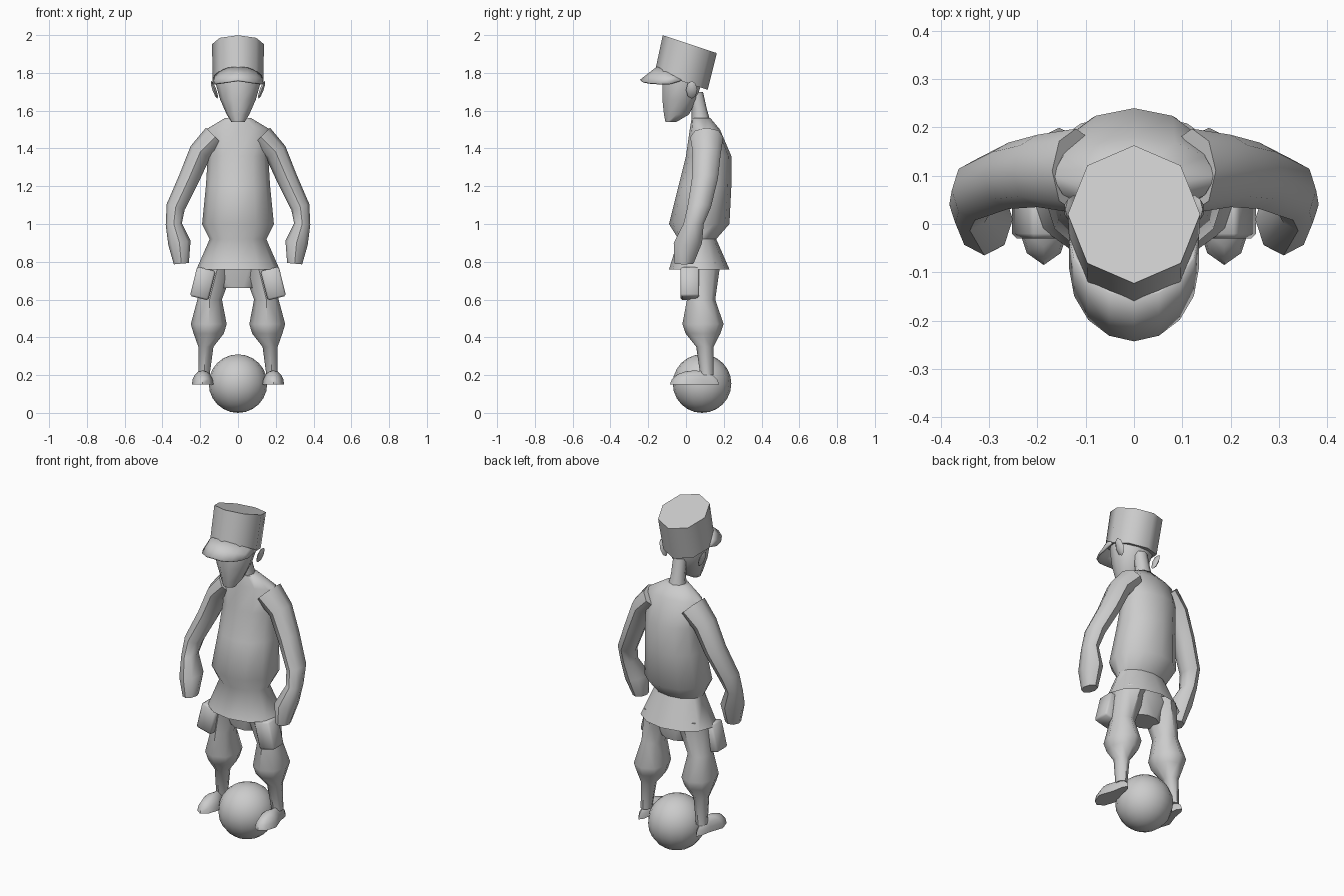
import bpy, bmesh, math
from mathutils import Matrix, Vector

cube = bpy.data.objects.get("Cube")
if cube:
    bpy.data.objects.remove(cube)

tone = .6
grey = bpy.data.materials.new("plain_grey")
grey.use_nodes = True
grey.diffuse_color = (tone, tone, tone, 1)
grey.node_tree.nodes["Principled BSDF"].inputs["Base Color"].default_value = grey.diffuse_color


def finish(name, bm, mirror=False):
    """Turn the mesh into a smooth shaded object, optionally mirrored across x."""
    bmesh.ops.recalc_face_normals(bm, faces=bm.faces)
    mesh = bpy.data.meshes.new(name)
    bm.to_mesh(mesh)
    bm.free()
    mesh.materials.append(grey)
    part = bpy.data.objects.new(name, mesh)
    bpy.context.collection.objects.link(part)
    bpy.ops.object.select_all(action='DESELECT')
    part.select_set(True)
    bpy.context.view_layer.objects.active = part
    bpy.ops.object.shade_smooth_by_angle(angle=math.radians(50))
    if mirror:
        part.modifiers.new("mirror", 'MIRROR')
    return part


def bridge(bm, rows, closed):
    """Fill quads between neighbouring rows of vertices."""
    for low, high in zip(rows, rows[1:]):
        count = len(low)
        for k in range(count if closed else count - 1):
            j = (k + 1) % count
            bm.faces.new((low[k], low[j], high[j], high[k]))


def loft(name, rings, sides=8, slope=0, open_start=False, mirror=False):
    """Skin level elliptical rings (x, y, z, half width, half depth).
    The slope tips every ring from front to back."""
    bm = bmesh.new()
    rows = []
    for x, y, z, width, depth in rings:
        row = []
        for k in range(sides):
            angle = math.tau * k / sides
            dx, dy = width * math.cos(angle), depth * math.sin(angle)
            row.append(bm.verts.new((x + dx, y + dy, z + slope * dy)))
        rows.append(row)
    bridge(bm, rows, closed=True)
    bm.faces.new(rows[-1])
    if not open_start:
        bm.faces.new(rows[0])
    return finish(name, bm, mirror)


def limb(name, joints, depth, sides=8):
    """Mirrored tube along joints (x, y, z, radius), rings square to the path."""
    bm = bmesh.new()
    points = [Vector(joint[:3]) for joint in joints]
    rows = []
    for i, point in enumerate(points):
        radius = joints[i][3]
        along = points[min(i + 1, len(points) - 1)] - points[max(i - 1, 0)]
        across = Vector((-along.z, 0, along.x)).normalized() * radius
        deep = Vector((0, radius * depth, 0))
        angles = [math.tau * k / sides for k in range(sides)]
        rows.append([bm.verts.new(point + across * math.cos(a) + deep * math.sin(a))
                     for a in angles])
    bridge(bm, rows, closed=True)
    bm.faces.new(rows[0])
    bm.faces.new(rows[-1])
    return finish(name, bm, mirror=True)


def placed(centre, size, tilt=0):
    """Matrix that scales, leans sideways and moves a primitive."""
    return (Matrix.Translation(centre)
            @ Matrix.Rotation(math.radians(tilt), 4, 'Y')
            @ Matrix.Diagonal((*size, 1)))


# Ball between the feet
radius = .155
bm = bmesh.new()
bmesh.ops.create_uvsphere(bm, u_segments=16, v_segments=12, radius=radius,
                          matrix=Matrix.Translation((0, .085, radius)))
finish("ball", bm)

# Shirt with a flared open hem, and the neck
loft("shirt", [
    (0, .07, .76, .22, .16),
    (0, .06, .92, .15, .1),
    (0, .07, 1, .19, .16),
    (0, .1, 1.2, .17, .14),
    (0, .12, 1.36, .16, .12),
    (0, .1, 1.5, .17, .08),
    (0, .08, 1.56, .07, .05)], sides=12, open_start=True)
loft("neck", [
    (0, .08, 1.54, .05, .05),
    (0, .07, 1.61, .04, .04),
    (0, .05, 1.7, .04, .04)])

# Arms ending in fists
limb("arm", [
    (.12, .11, 1.46, .07),
    (.2, .11, 1.38, .06),
    (.26, .1, 1.24, .055),
    (.33, .07, 1.09, .05),
    (.34, .04, 1, .043),
    (.31, .01, .9, .06),
    (.3, -.01, .79, .04)], depth=1.25)

# Trousers
loft("hips", [
    (0, .06, .9, .13, .09),
    (0, .08, .77, .19, .09),
    (0, .08, .66, .09, .07)], sides=10)
leg = [
    (.1, .08, .8, .09),
    (.15, .08, .6, .065),
    (.155, .09, .47, .095),
    (.155, .09, .42, .08),
    (.17, .1, .35, .04),
    (.18, .11, .2, .03)]
loft("leg", [(*joint, joint[3] * 1.15) for joint in leg], mirror=True)

# Side pockets
bm = bmesh.new()
bmesh.ops.create_cube(bm, size=1, matrix=placed((.187, .02, .685), (.1, .1, .16), -14))
bmesh.ops.bevel(bm, geom=bm.edges[:], offset=.01, segments=1, affect='EDGES')
finish("pocket", bm, mirror=True)

# Feet: flattened underneath, narrow at the heel
ankle = Vector((.187, .045, .15))
bm = bmesh.new()
bmesh.ops.create_uvsphere(bm, u_segments=10, v_segments=8, radius=1,
                          matrix=placed(ankle, (.06, .13, .075)))
for vert in bm.verts:
    vert.co.z = max(vert.co.z, ankle.z)
    if vert.co.y > ankle.y:
        vert.co.x = (vert.co.x + ankle.x) / 2
finish("foot", bm, mirror=True)

# Head, narrowing to the chin, and ears
loft("head", [
    (0, -.08, 1.54, .035, .03),
    (0, -.05, 1.58, .06, .07),
    (0, -.035, 1.66, .095, .095),
    (0, -.02, 1.75, .12, .11),
    (0, -.02, 1.83, .11, .1)], sides=10)
bm = bmesh.new()
bmesh.ops.create_uvsphere(bm, u_segments=6, v_segments=4, radius=1,
                          matrix=placed((.125, .03, 1.71), (.012, .03, .05), 20))
finish("ear", bm, mirror=True)

# Cap crown, leaning forward
loft("cap_crown", [
    (0, -.025, 1.757, .135, .14),
    (0, .02, 1.952, .137, .143)], slope=-.33)

# Cap peak, swept from the crown out to a drooping rim
bm = bmesh.new()
rows = []
steps = 8
for out in (0, .5, 1):
    row = []
    for k in range(steps + 1):
        angle = math.pi * (k / steps - .5)
        side, front = math.sin(angle), math.cos(angle)
        row.append(bm.verts.new((
            .13 * side,
            -.02 - .07 * out - (.13 + .02 * out) * front,
            1.76 + .07 * (1 - out) * front - .02 * out * abs(side))))
    rows.append(row)
bridge(bm, rows, closed=False)
peak = finish("cap_peak", bm)
thickness = peak.modifiers.new("thickness", 'SOLIDIFY')
thickness.thickness = .01
thickness.offset = 0
